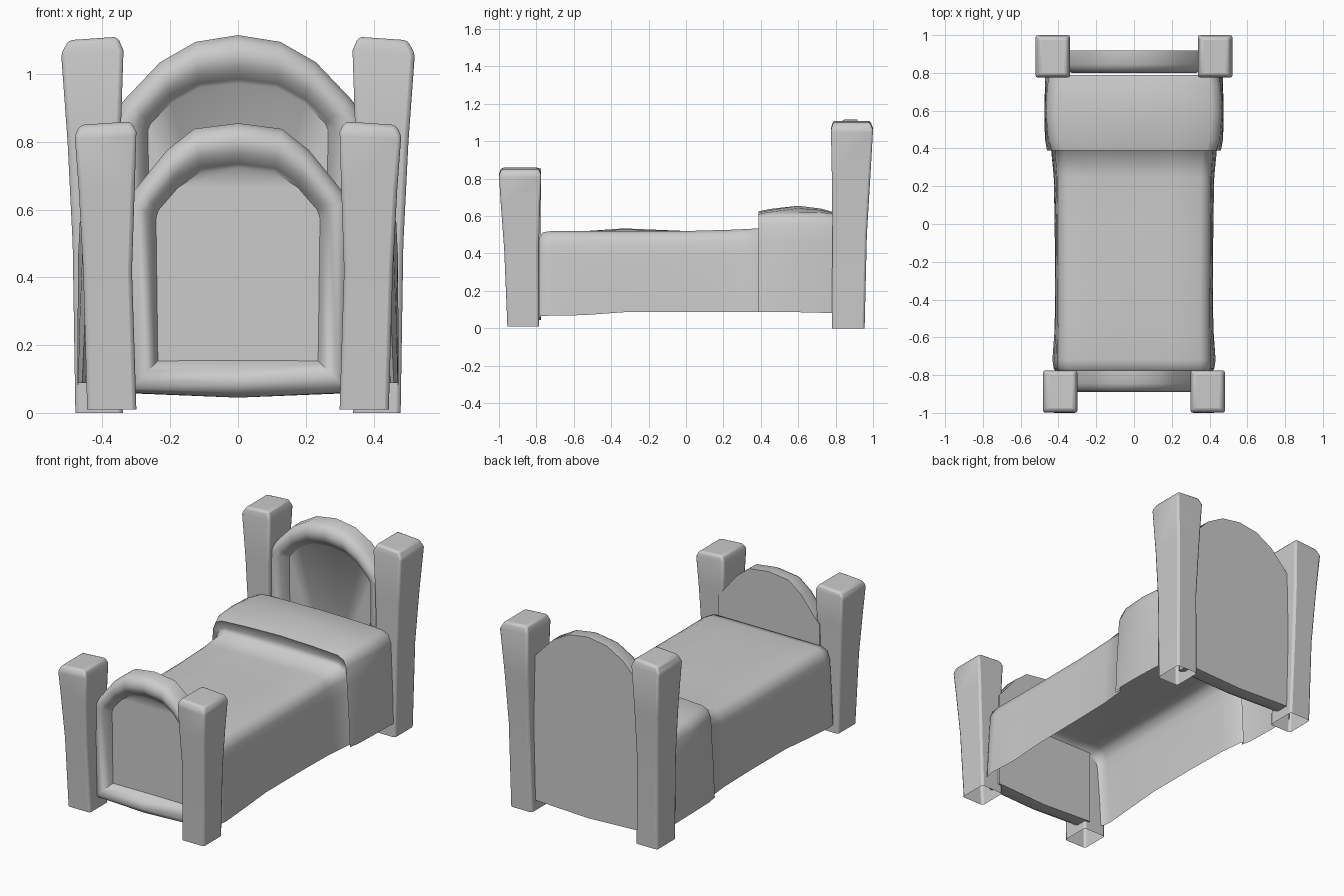
import bpy, bmesh, math

if "Cube" in bpy.data.objects:
    bpy.data.objects.remove(bpy.data.objects["Cube"], do_unlink=True)

grey = bpy.data.materials.new("plain_grey")
grey.use_nodes = True
COLOUR = (0.6, 0.6, 0.6, 1)
grey.diffuse_color = COLOUR
grey.node_tree.nodes["Principled BSDF"].inputs["Base Color"].default_value = COLOUR


def finish(name, bm, angle, bevel=0):
    bmesh.ops.recalc_face_normals(bm, faces=bm.faces)
    mesh = bpy.data.meshes.new(name)
    bm.to_mesh(mesh)
    bm.free()
    obj = bpy.data.objects.new(name, mesh)
    bpy.context.collection.objects.link(obj)
    mesh.materials.append(grey)
    if bevel:
        mod = obj.modifiers.new("soft_edges", "BEVEL")
        mod.width, mod.segments = bevel, 2
    bpy.ops.object.select_all(action="DESELECT")
    obj.select_set(True)
    bpy.context.view_layer.objects.active = obj
    bpy.ops.object.shade_smooth_by_angle(angle=math.radians(angle))
    return obj


def loft(bm, rings, closed):
    """Skin a list of point rings with quads; return the vertex rings."""
    loops = [[bm.verts.new(p) for p in ring] for ring in rings]
    for a, b in zip(loops, loops[1:]):
        n = len(a)
        for i in range(n if closed else n - 1):
            j = (i + 1) % n
            bm.faces.new((a[i], a[j], b[j], b[i]))
    return loops


# Posts: flared square columns, open underneath, with softened caps
def post(name, side, sections):
    bm = bmesh.new()
    rings = []
    for z, x0, x1, y0, y1, tilt in sections:
        rings.append([(side * x0, y0, z + tilt), (side * x1, y0, z),
                      (side * x1, y1, z), (side * x0, y1, z + tilt)])
    loops = loft(bm, rings, True)
    bm.faces.new(loops[-1])
    finish(name, bm, 50, 0.012)


FOOT_POST = [(0.01, .30, .445, -.955, -.785, 0), (0.42, .313, .457, -.972, -.787, 0),
             (0.66, .305, .47, -.99, -.78, 0), (0.82, .30, .482, -1, -.775, .01),
             (0.85, .315, .465, -.985, -.785, .01)]
HEAD_POST = [(0, .34, .48, .78, .955, 0), (0.5, .352, .488, .783, .967, 0),
             (0.8, .347, .503, .78, .985, 0), (1.06, .338, .522, .775, 1, .01),
             (1.1, .355, .5, .787, .985, .01)]
for label, side in (("left", 1), ("right", -1)):
    post(label + "_foot_post", side, FOOT_POST)
    post(label + "_head_post", side, HEAD_POST)


# Arched boards: flat back, rounded rim and a recessed front panel
def mirrored(half):
    return half + [(-x, z) for x, z in reversed(half) if x > 0]


def board(name, outer, inner, front, back):
    bm = bmesh.new()
    # the first and last points of each half lie on the centre line
    outer, inner = mirrored(outer), mirrored(inner)

    def ring(t, y):
        return [(a + (c - a) * t, y, b + (d - b) * t)
                for (a, b), (c, d) in zip(outer, inner)]

    rings = [ring(0, back), ring(0, front + .045), ring(.15, front + .015),
             ring(.42, front), ring(.75, front + .012), ring(1, front + .045),
             ring(1.1, front + .06)]
    loops = loft(bm, rings, True)
    bm.faces.new(loops[0])
    bm.faces.new(loops[-1])
    finish(name, bm, 55)


board("headboard",
      [(0, .045), (.37, .06), (.37, .88), (.33, .93), (.23, 1.035), (.125, 1.095), (0, 1.115)],
      [(0, .145), (.27, .145), (.275, .84), (.265, .86), (.2, .925), (.115, .972), (0, .985)],
      .8, .918)
board("footboard",
      [(0, .045), (.33, .06), (.33, .63), (.295, .67), (.21, .775), (.13, .838), (0, .855)],
      [(0, .145), (.245, .145), (.25, .58), (.24, .605), (.18, .675), (.11, .722), (0, .735)],
      -.89, -.775)


# Bedding: an open shell draped over the mattress, swelling over the pillow
def section(y, top, bottom, z_side, z_mid, z_low):
    drop = z_side - z_low
    half = [(bottom, z_low), (top * .4 + bottom * .6, z_low + drop * .35),
            (top, z_low + drop * .7), (top - .005, z_side - .06),
            (top - .022, z_side - .018), (top - .06, z_side),
            (top * .5, z_side * .4 + z_mid * .6)]
    left = [(x, y, z) for x, z in half]
    return left + [(0, y, z_mid)] + [(-x, y, z) for x, _, z in reversed(left)]


STATIONS = [
    (-.782, .395, .415, .49, .49, .066), (-.765, .41, .425, .513, .513, .065),
    (-.72, .41, .432, .52, .52, .068), (-.55, .408, .42, .52, .518, .07),
    (-.33, .408, .418, .52, .534, .086), (0, .41, .42, .52, .52, .088),
    (.25, .413, .425, .527, .525, .088), (.405, .425, .44, .535, .535, .088),
    (.415, .435, .45, .56, .57, .088), (.388, .44, .46, .61, .625, .088),
    (.45, .46, .472, .622, .638, .088), (.6, .472, .474, .622, .655, .086),
    (.72, .465, .472, .62, .64, .083), (.79, .455, .47, .612, .62, .08)]
bm = bmesh.new()
loft(bm, [section(*s) for s in STATIONS], False)
finish("blanket_and_pillow", bm, 70)
